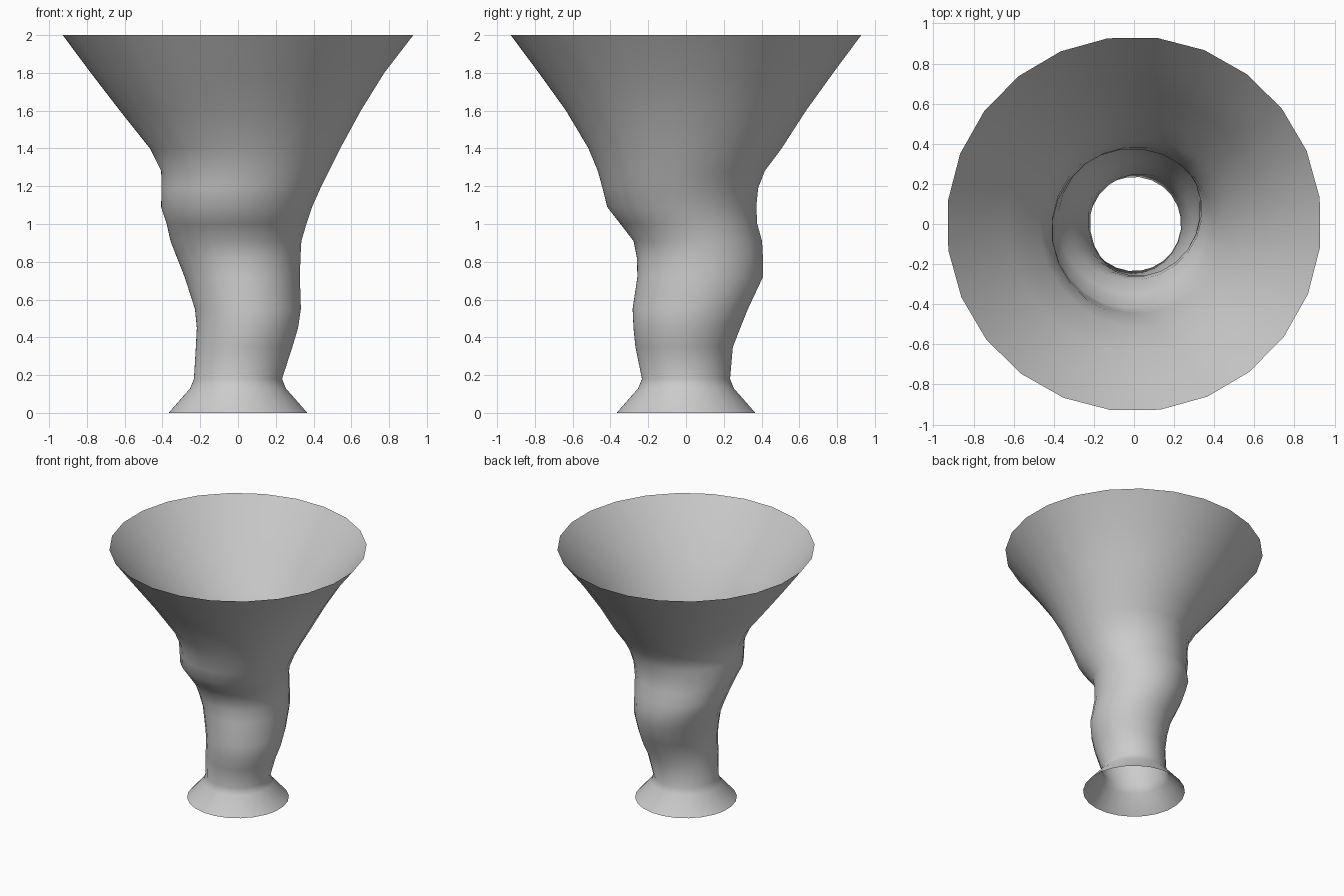
import bpy, bmesh, math

SEG = 24
# silhouette extents per ring: z, -x, +x, -y, +y
RINGS = [
    (0.00, .37, .37, .37, .37), (0.13, .255, .255, .255, .255), (0.18, .235, .235, .235, .235),
    (0.35, .225, .29, .27, .25), (0.45, .22, .32, .28, .29), (0.55, .23, .335, .285, .33),
    (0.72, .285, .33, .26, .41), (0.82, .325, .333, .262, .41), (0.91, .36, .338, .28, .405),
    (1.00, .38, .365, .35, .38), (1.09, .41, .395, .42, .375), (1.19, .408, .44, .445, .385),
    (1.28, .41, .485, .47, .42), (1.40, .47, .545, .52, .51), (1.60, .63, .655, .64, .64),
    (1.80, .785, .78, .785, .785), (2.00, .935, .935, .935, .935)]

# Twisting vase: a thin open tube lofted through off-centre rings
bm = bmesh.new()
loops = []
for z, x0, x1, y0, y1 in RINGS:
    cx, cy, rx, ry = (x1 - x0) / 2, (y1 - y0) / 2, (x0 + x1) / 2, (y0 + y1) / 2
    angles = [math.radians(8.0) + 2 * math.pi * i / SEG for i in range(SEG)]
    loops.append([bm.verts.new((cx + rx * math.cos(a), cy + ry * math.sin(a), z)) for a in angles])
for lo, hi in zip(loops, loops[1:]):
    for i in range(SEG):
        j = (i + 1) % SEG
        bm.faces.new((lo[i], lo[j], hi[j], hi[i])).smooth = True

mesh = bpy.data.meshes.new("twisted_vase")
bm.to_mesh(mesh)
bm.free()
vase = bpy.data.objects.new("twisted_vase", mesh)
bpy.context.collection.objects.link(vase)
